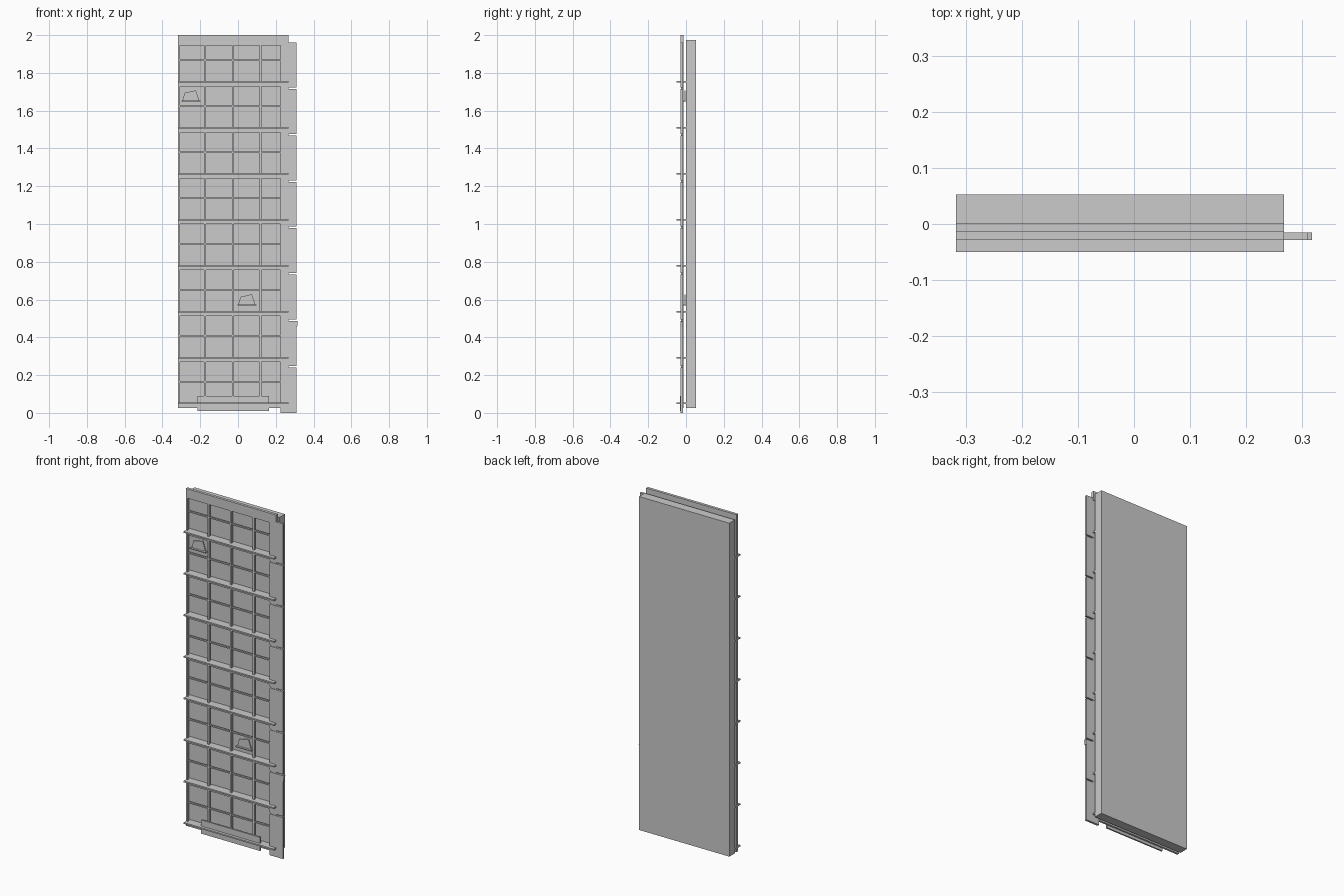
import bpy, bmesh
from mathutils import Vector

if "Cube" in bpy.data.objects:
    bpy.data.objects.remove(bpy.data.objects["Cube"])

def boxes(name, specs):
    """One object from boxes given as (x0, x1, y0, y1, z0, z1)."""
    bm = bmesh.new()
    for x0, x1, y0, y1, z0, z1 in specs:
        vs = bmesh.ops.create_cube(bm, size=1)["verts"]
        for v in vs:
            v.co = Vector(((x0 + x1) / 2 + v.co.x * (x1 - x0),
                           (y0 + y1) / 2 + v.co.y * (y1 - y0),
                           (z0 + z1) / 2 + v.co.z * (z1 - z0)))
    return finish(name, bm)

def finish(name, bm):
    me = bpy.data.meshes.new(name)
    bm.to_mesh(me)
    bm.free()
    ob = bpy.data.objects.new(name, me)
    bpy.context.collection.objects.link(ob)
    return ob

def plate(name, outline, y0, y1):
    """Flat x-z outline extruded along y."""
    bm = bmesh.new()
    face = bm.faces.new([bm.verts.new((x, y0, z)) for x, z in outline])
    ext = bmesh.ops.extrude_face_region(bm, geom=[face])["geom"]
    for v in ext:
        if isinstance(v, bmesh.types.BMVert):
            v.co.y = y1
    bmesh.ops.recalc_face_normals(bm, faces=bm.faces)
    return finish(name, bm)

LEFT, RIGHT, COL = -0.317, 0.267, 0.225
FLOOR = 0.2432
floors = [0.05 + i * FLOOR for i in range(8)]
F, B = -0.0286, -0.0135    # front and back of the facade frame

# Main slab behind the facade
boxes("wall_slab", [(LEFT, RIGHT, 0.0, 0.0525, 0.025, 1.975)])

# Parapet along the top
boxes("parapet", [(LEFT, RIGHT, F, -0.0125, 1.945, 2.0)])

# Projecting ledge at every floor
boxes("floor_ledges", [(LEFT, RIGHT, -0.0495, 0.0, z - 0.004, z + 0.004) for z in floors])

# Rails below the ledges
boxes("floor_rails", [(LEFT, COL, F + 0.003, B, z - 0.024, z - 0.004) for z in floors])

# Thin window bars between floors
boxes("window_crossbars", [(LEFT, COL, F + 0.004, B, z + 0.111, z + 0.118) for z in floors])

# Vertical window bars
boxes("window_mullions", [(x - 0.005, x + 0.005, F + 0.002, B, 0.026, 1.945)
                          for x in (-0.312, -0.175, -0.028, 0.119)])

# Side column: overlapping panels on a backing strip
boxes("column_backing", [(COL, RIGHT, F + 0.003, -0.016, 0.004, 1.945)])
boxes("column_panels", [(COL, 0.31, F, -0.0155, i * 0.2455 + 0.004 * (i > 0),
                         (i + 1) * 0.2455 - 0.004) for i in range(8)])
plate("column_tab", [(0.305, 0.453), (0.313, 0.455), (0.317, 0.485), (0.305, 0.487)], F, -0.0155)

# Panel over the entrance
boxes("entrance_panel", [(-0.215, 0.165, -0.033, -0.024, 0.01, 0.09)])

# Small leaning shutters on sills
for i, (x, z) in enumerate(((-0.249, 1.65), (0.047, 0.57))):
    boxes(f"shutter_sill_{i}", [(x - 0.05, x + 0.05, -0.02, 0.0, z - 0.002, z + 0.003)])
    plate(f"shutter_{i}", [(x - 0.046, z), (x - 0.034, z + 0.044),
                           (x + 0.026, z + 0.058), (x + 0.044, z + 0.004)], -0.008, -0.002)
